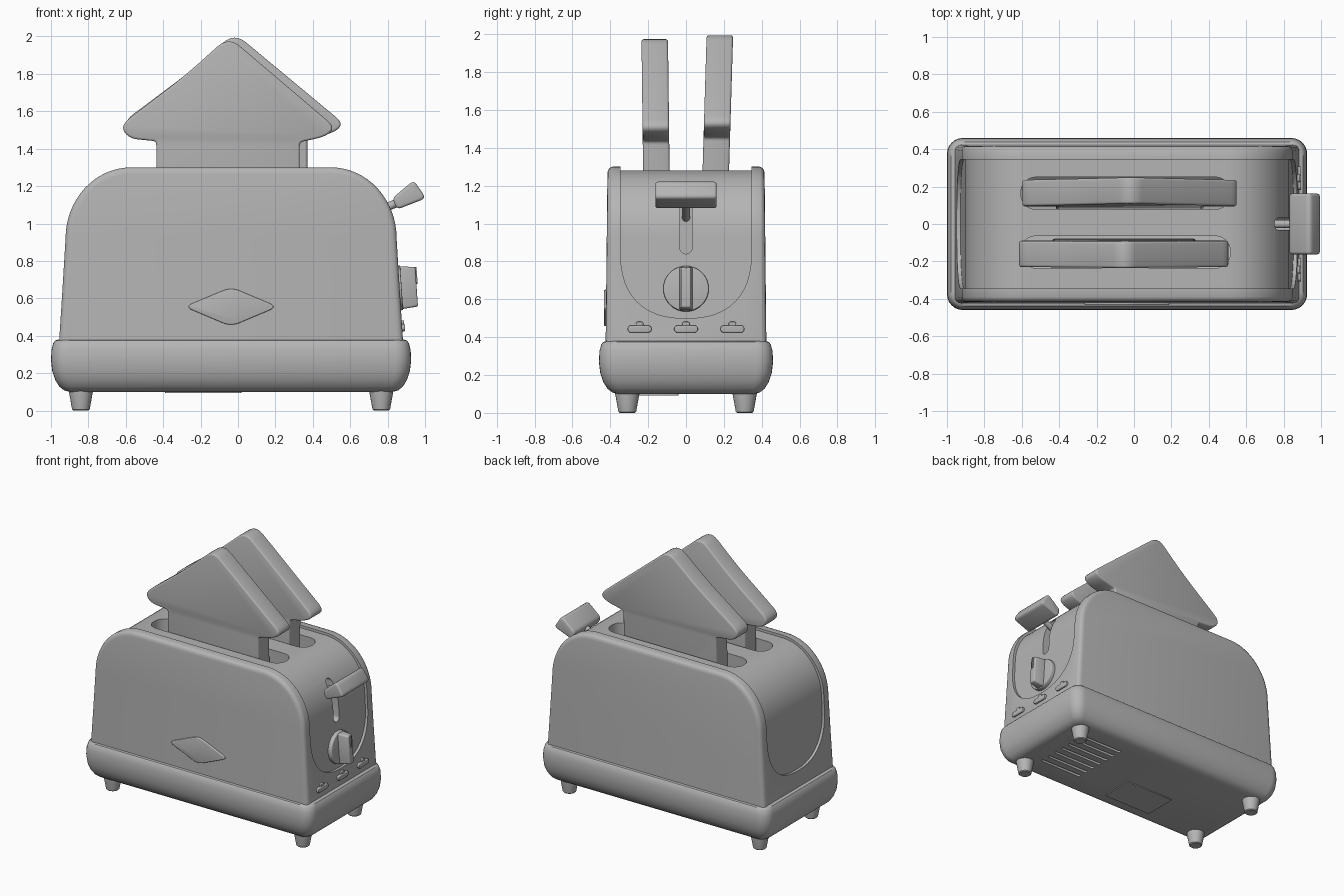
import bpy, bmesh, math
from mathutils import Vector, Matrix

if "Cube" in bpy.data.objects:
    bpy.data.objects.remove(bpy.data.objects["Cube"])

CX = -0.037                      # centre of the toaster body along x
grey = bpy.data.materials.new("light grey")
grey.diffuse_color = (0.46, 0.46, 0.46, 1)
grey.use_nodes = True
grey.node_tree.nodes["Principled BSDF"].inputs["Base Color"].default_value = grey.diffuse_color


def finish(name, bm, bevel=0.0, angle=35):
    bmesh.ops.recalc_face_normals(bm, faces=bm.faces)
    me = bpy.data.meshes.new(name)
    bm.to_mesh(me)
    bm.free()
    ob = bpy.data.objects.new(name, me)
    bpy.context.collection.objects.link(ob)
    me.materials.append(grey)
    if bevel:
        m = ob.modifiers.new("bevel", 'BEVEL')
        m.width, m.segments, m.limit_method, m.angle_limit = bevel, 3, 'ANGLE', math.radians(50)
        apply(ob, m)
    smooth(ob, angle)
    return ob


def apply(ob, mod):
    bpy.ops.object.select_all(action='DESELECT')
    bpy.context.view_layer.objects.active = ob
    ob.select_set(True)
    bpy.ops.object.modifier_apply(modifier=mod.name)


def smooth(ob, angle=35):
    bpy.ops.object.select_all(action='DESELECT')
    bpy.context.view_layer.objects.active = ob
    ob.select_set(True)
    bpy.ops.object.shade_smooth_by_angle(angle=math.radians(angle))


def loft(name, loops, bevel=0.0):
    """Skin a stack of equal-length closed loops and cap both ends."""
    bm = bmesh.new()
    rings = [[bm.verts.new(p) for p in lp] for lp in loops]
    n = len(rings[0])
    for a, b in zip(rings, rings[1:]):
        for i in range(n):
            bm.faces.new((a[i], a[(i + 1) % n], b[(i + 1) % n], b[i]))
    bm.faces.new(rings[0])
    bm.faces.new(rings[-1])
    return finish(name, bm, bevel)


def prism(name, pts, axis, a, b, bevel=0.0):
    """Extrude a 2D outline along an axis from a to b."""
    place = {'x': lambda u, v, w: (w, u, v), 'y': lambda u, v, w: (u, w, v),
             'z': lambda u, v, w: (u, v, w)}[axis]
    return loft(name, [[place(u, v, w) for u, v in pts] for w in (a, b)], bevel)


def rounded(pts, r, seg=6):
    """Round the corners of a 2D polygon; r is one radius or one per corner."""
    out, n = [], len(pts)
    for i in range(n):
        p = Vector(pts[i])
        d0, d1 = Vector(pts[i - 1]) - p, Vector(pts[(i + 1) % n]) - p
        ri = r[i] if isinstance(r, (list, tuple)) else r
        if ri == 0:
            out.append(tuple(p))
            continue
        a = p + d0.normalized() * min(ri, d0.length * 0.49)
        b = p + d1.normalized() * min(ri, d1.length * 0.49)
        for k in range(seg + 1):
            t = k / seg
            out.append(tuple(a * (1 - t) ** 2 + p * 2 * t * (1 - t) + b * t * t))
    return out


def stadium(cx, cy, hx, hy, r, seg=6):
    """Rectangle with circular corners."""
    out = []
    for q, (sx, sy) in enumerate([(1, 1), (-1, 1), (-1, -1), (1, -1)]):
        for k in range(seg + 1):
            t = math.pi / 2 * (q + k / seg)
            out.append((cx + sx * (hx - r) + r * math.cos(t), cy + sy * (hy - r) + r * math.sin(t)))
    return out


def cut(ob, cutter):
    m = ob.modifiers.new("cut", 'BOOLEAN')
    m.operation, m.solver, m.object = 'DIFFERENCE', 'EXACT', cutter
    apply(ob, m)
    bpy.data.objects.remove(cutter)
    smooth(ob)


def body_outline(inset):
    """Arched toaster outline in x and z."""
    half = [(0.92 - inset, 0.36), (0.902 - inset, 0.64)]
    for k in range(17):
        t = math.pi / 2 * k / 16
        half.append((0.535 + (0.35 - inset) * math.cos(t), 0.92 + (0.38 - inset) * math.sin(t)))
    return [(CX + x, z) for x, z in half] + [(CX - x, z) for x, z in reversed(half)]


# Outer shell: rounded side rims joined below by the end walls
steps = [(0.418, 0.035), (0.415, 0.018), (0.407, 0.006), (0.392, 0.0)]
steps = [(-y, i) for y, i in steps] + [(y, i) for y, i in reversed(steps)]
shell = loft("body_shell", [[(x, y * (1.015 - 0.025 * (z - 0.38)), z) for x, z in body_outline(i)]
                            for y, i in steps])
u_shape = [(0.345, 1.6), (0.345, 1.2)]
for k in range(25):
    t = math.pi * k / 24
    c, s = math.cos(t), math.sin(t)
    u_shape.append((0.345 * math.copysign(abs(c) ** 0.83, c), 0.85 - 0.35 * abs(s) ** 0.83))
u_shape += [(-0.345, 1.2), (-0.345, 1.6)]
cut(shell, prism("u_cutter", u_shape, 'x', -1.5, 1.5))

# Recessed centre panel with bread slots and lever slot
core = prism("centre_panel", body_outline(0.02), 'y', -0.36, 0.36)
for y in (-0.15, 0.165):
    cut(core, prism("slot_cutter", stadium(-0.045, y, 0.56, 0.086, 0.08), 'z', 0.5, 1.6))
cut(core, prism("lever_cutter", stadium(0, 0.995, 0.033, 0.155, 0.032), 'x', 0.68, 1.1))

# Bulging base with rounded corners and floor vents
base_steps = [(0.10, 0.10), (0.07, 0.108), (0.045, 0.128), (0.022, 0.165), (0.007, 0.21), (0, 0.27),
              (0.003, 0.325), (0.012, 0.36), (0.022, 0.374), (0.04, 0.38)]
base = loft("base", [[(x, y, z) for x, y in stadium(CX, 0, 0.963 - i, 0.46 - i, 0.085 - i * 0.5)]
                     for i, z in base_steps])
for k in range(7):
    cut(base, prism("vent_cutter", stadium(0.51, -0.21 + 0.075 * k, 0.18, 0.011, 0.01, 3), 'z', 0.05, 0.13))
prism("floor_hatch", stadium(-0.185, -0.17, 0.205, 0.13, 0.01, 2), 'z', 0.093, 0.11)

# Tapered feet
for x in (-0.84, 0.766):
    for y in (-0.31, 0.31):
        rings = [(0.040, 0.0), (0.047, 0.006), (0.064, 0.10), (0.064, 0.12)]
        loft("foot", [[(x + r * math.cos(a * math.pi / 12), y + r * math.sin(a * math.pi / 12), z)
                       for a in range(24)] for r, z in rings])

# Two slices of bread, slightly leaning
bread = [(-0.437, 0.6), (-0.437, 1.44), (-0.585, 1.455), (-0.63, 1.525), (-0.29, 1.785), (-0.05, 2.0),
         (0.52, 1.515), (0.47, 1.465), (0.33, 1.435), (0.33, 0.6)]
outline = rounded(bread, [0, 0.02, 0.05, 0.07, 0.12, 0.08, 0.06, 0.06, 0.02, 0])
for name, y0, lean, sx, dx, dz in (("bread_front", -0.157, -0.012, 1.0, 0.0, 0.0),
                                   ("bread_back", 0.158, 0.03, 1.025, 0.032, 0.02)):
    ob = prism(name, [(x * sx + dx, z + dz) for x, z in outline], 'y', y0 - 0.07, y0 + 0.07, 0.016)
    for v in ob.data.vertices:
        v.co.y += lean * (v.co.z - 1.3)

# Lever: stem and wedge handle
grip = rounded([(0.825, 1.135), (0.94, 1.232), (1.005, 1.135), (0.85, 1.075)], [0.025, 0.03, 0.03, 0.025], 4)
prism("lever_handle", grip, 'y', -0.162, 0.162, 0.014)
d = Vector((0.2, 0, 0.09)).normalized()
bm = bmesh.new()
bmesh.ops.create_cone(bm, cap_ends=True, segments=16, radius1=0.022, radius2=0.022, depth=0.22,
                      matrix=Matrix.Translation((0.77, 0, 1.075)) @ d.to_track_quat('Z', 'Y').to_matrix().to_4x4())
finish("lever_stem", bm)

# Dial: disc and grip, tilted with the wall
tilt = Matrix.Translation((0.85, 0, 0.655)) @ Matrix.Rotation(math.radians(-4), 4, 'Y')
disc = prism("dial_disc", [(0.12 * math.cos(a * math.pi / 18), 0.12 * math.sin(a * math.pi / 18))
                           for a in range(36)], 'x', -0.03, 0.025, 0.006)
bar = loft("dial_grip", [[(x, y, z) for y, z in stadium(0, 0, hy, hz, 0.012, 3)]
                         for x, hy, hz in ((0.0, 0.038, 0.116), (0.105, 0.026, 0.106))], 0.008)
mark = prism("dial_pointer", stadium(0, 0.06, 0.006, 0.045, 0.005, 2), 'x', 0.1, 0.112)
for ob in (disc, bar, mark):
    ob.data.transform(tilt)

# Three buttons with small lamps above
for y in (-0.245, 0, 0.245):
    prism("button", stadium(y, 0.443, 0.063, 0.019, 0.018), 'x', 0.85, 0.894, 0.005)
    prism("button_lamp", stadium(y, 0.468, 0.02, 0.014, 0.013), 'x', 0.85, 0.888, 0.004)

# Diamond badge on the front
badge = rounded([(CX - 0.25, 0.555), (CX, 0.66), (CX + 0.25, 0.555), (CX, 0.45)], 0.05)
prism("badge", badge, 'y', -0.434, -0.40, 0.006)
